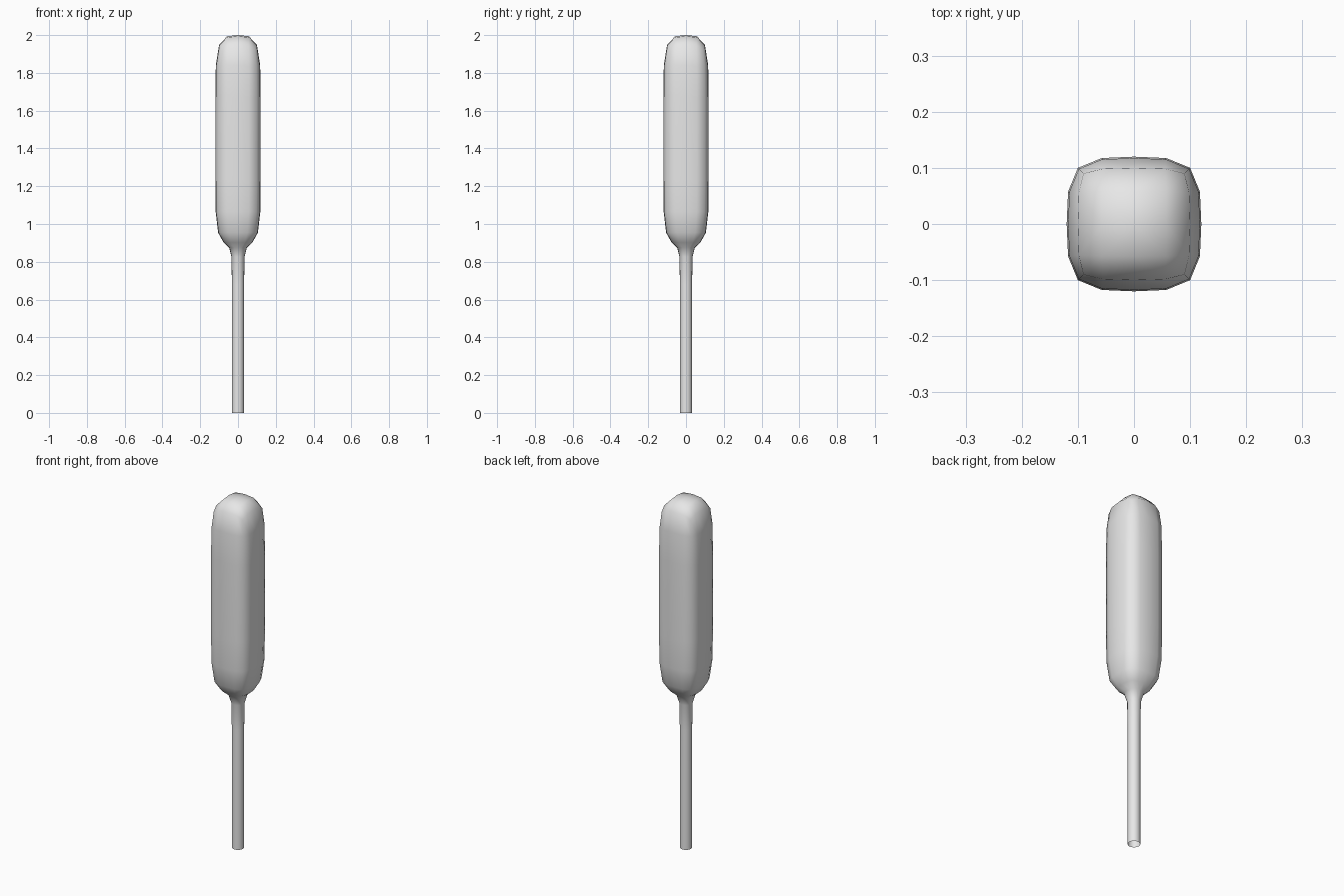
import bpy, bmesh, math

if "Cube" in bpy.data.objects:
    bpy.data.objects.remove(bpy.data.objects["Cube"])

grey = bpy.data.materials.new("plain light grey")
grey.diffuse_color = (0.8, 0.8, 0.8, 1)
grey.use_nodes = True
grey.node_tree.nodes["Principled BSDF"].inputs["Base Color"].default_value = grey.diffuse_color

bm = bmesh.new()


def ring(half, z, square):
    """Eight points: a square with edge midpoints, or an octagon."""
    verts = []
    for i in range(8):
        a = i * math.pi / 4
        r = half * (math.sqrt(2) if square and i % 2 else 1)
        verts.append(bm.verts.new((r * math.cos(a), r * math.sin(a), z)))
    return verts


# Cage rings from the top of the head down to the open stem end
profile = [(0.12, 2.0, True), (0.12, 1.7, True), (0.12, 1.2, True),
           (0.12, 0.91, True), (0.036, 0.885, False),
           (0.036, 0.80, False), (0.036, 0.0, False)]
rings = [ring(*p) for p in profile]
for up, low in zip(rings, rings[1:]):
    for i in range(8):
        j = (i + 1) % 8
        bm.faces.new((up[i], low[i], low[j], up[j]))

# Top cap: four quads around a centre point
centre = bm.verts.new((0, 0, 2.0))
top = rings[0]
for i in range(0, 8, 2):
    bm.faces.new((centre, top[i], top[i + 1], top[(i + 2) % 8]))

for f in bm.faces:
    f.smooth = True
bmesh.ops.recalc_face_normals(bm, faces=bm.faces)
mesh = bpy.data.meshes.new("head_and_stem")
bm.to_mesh(mesh)
bm.free()
mesh.materials.append(grey)
obj = bpy.data.objects.new("head_and_stem", mesh)
bpy.context.collection.objects.link(obj)

# Rounded surface
sub = obj.modifiers.new("rounding", 'SUBSURF')
sub.levels = 1
sub.render_levels = 1
